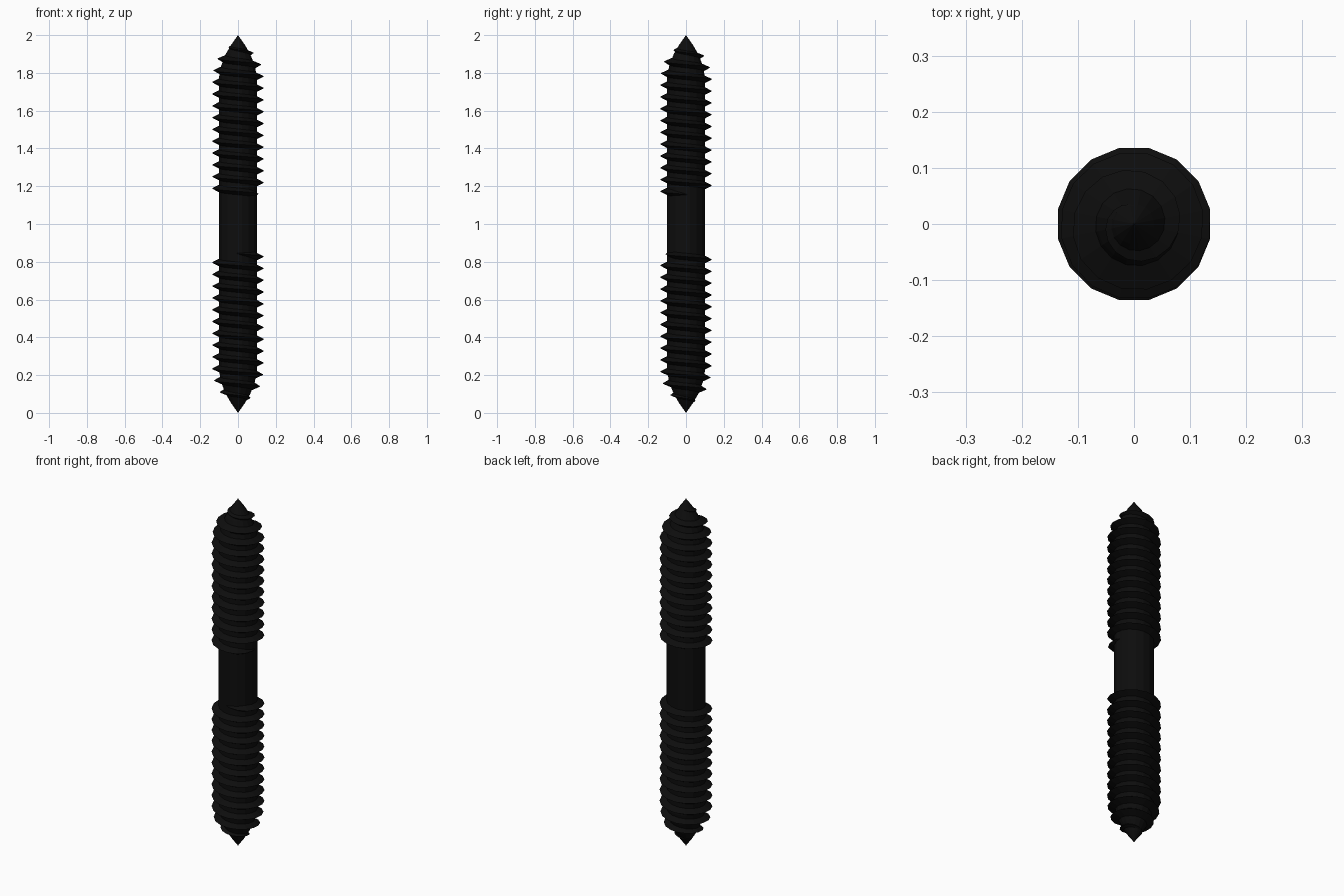
import bpy, bmesh, math
from mathutils import Matrix

if "Cube" in bpy.data.objects:
    bpy.data.objects.remove(bpy.data.objects["Cube"])

SIDES = 16
PITCH = 0.0625
OFFSET = math.pi / SIDES

black = bpy.data.materials.new("black_metal")
black.diffuse_color = (0.004, 0.004, 0.004, 1)
black.use_nodes = True
black.node_tree.nodes["Principled BSDF"].inputs["Base Color"].default_value = black.diffuse_color

# core half profile: (height, radius), from the middle up to the tip
PROFILE = [(1.0, 0.102), (1.78, 0.102), (1.84, 0.090), (1.90, 0.066), (1.95, 0.036), (2.0, 0.0)]


def core_radius(z):
    for (z0, r0), (z1, r1) in zip(PROFILE, PROFILE[1:]):
        if z <= z1:
            return r0 + (r1 - r0) * (z - z0) / (z1 - z0)
    return 0.0


def finish(bm, name):
    bmesh.ops.recalc_face_normals(bm, faces=bm.faces[:])
    mesh = bpy.data.meshes.new(name)
    bm.to_mesh(mesh)
    bm.free()
    mesh.materials.append(black)
    obj = bpy.data.objects.new(name, mesh)
    bpy.context.collection.objects.link(obj)
    return obj


def make_core():
    bm = bmesh.new()
    rows = [(2 - z, r) for z, r in reversed(PROFILE[1:])] + PROFILE[1:]
    rings = []
    for z, r in rows:
        rings.append([bm.verts.new((r * math.cos(OFFSET + i * math.tau / SIDES),
                                    r * math.sin(OFFSET + i * math.tau / SIDES), z))
                      for i in range(SIDES)])
    for a, b in zip(rings, rings[1:]):
        for i in range(SIDES):
            j = (i + 1) % SIDES
            bm.faces.new((a[i], a[j], b[j], b[i]))
    bmesh.ops.remove_doubles(bm, verts=bm.verts[:], dist=1e-5)
    return finish(bm, "shank_core")


def make_thread(name, matrix):
    # left-handed helical ridge with a triangular section
    bm = bmesh.new()
    z_start, z_end = 1.155, 1.965
    steps = int((z_end - z_start) / PITCH * SIDES)
    sections = []
    for k in range(steps + 1):
        z = z_start + PITCH * k / SIDES
        a = OFFSET - k * math.tau / SIDES
        fade = min(1, k / 3, (steps - k) / 24)
        half = 0.004 + 0.017 * fade
        tip = core_radius(z) - 0.004 + 0.040 * fade
        pts = [(max(core_radius(z - half) - 0.006, 0.001), z - half),
               (max(tip, 0.001), z),
               (max(core_radius(z + half) - 0.006, 0.001), z + half)]
        sections.append([bm.verts.new((r * math.cos(a), r * math.sin(a), h)) for r, h in pts])
    for s, t in zip(sections, sections[1:]):
        for i in range(3):
            j = (i + 1) % 3
            bm.faces.new((s[i], s[j], t[j], t[i]))
    bm.faces.new(sections[0])
    bm.faces.new(sections[-1])
    bmesh.ops.transform(bm, matrix=matrix, verts=bm.verts[:])
    return finish(bm, name)


make_core()
make_thread("upper_thread", Matrix.Identity(4))
# half turn about a diagonal axis through the middle gives the other end
flip = (Matrix.Translation((0, 0, 1)) @ Matrix.Rotation(math.pi, 4, (1, -1, 0))
        @ Matrix.Translation((0, 0, -1)))
make_thread("lower_thread", flip)
